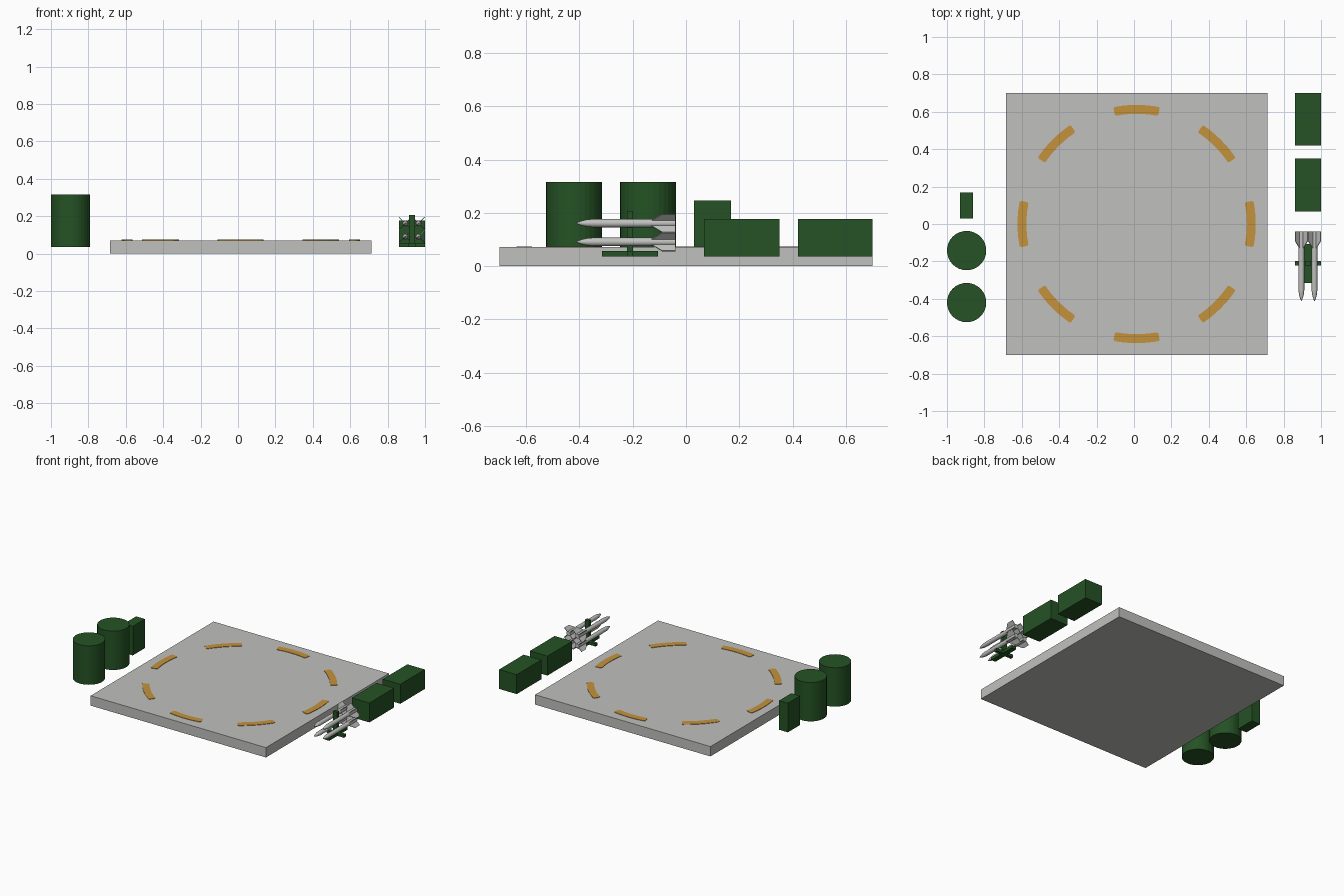
import bpy, bmesh, math
from mathutils import Matrix, Vector

if "Cube" in bpy.data.objects:
    bpy.data.objects.remove(bpy.data.objects["Cube"])


def material(name, rgb):
    m = bpy.data.materials.new(name)
    m.diffuse_color = (*rgb, 1)
    m.use_nodes = True
    m.node_tree.nodes["Principled BSDF"].inputs["Base Color"].default_value = m.diffuse_color
    return m


GREY = material("light grey", (0.53, 0.53, 0.52))
GREEN = material("dark green", (0.018, 0.085, 0.018))
AMBER = material("amber paint", (0.56, 0.29, 0.045))


def finish(name, bm, mat):
    bmesh.ops.recalc_face_normals(bm, faces=bm.faces)
    me = bpy.data.meshes.new(name)
    bm.to_mesh(me)
    bm.free()
    me.materials.append(mat)
    ob = bpy.data.objects.new(name, me)
    bpy.context.collection.objects.link(ob)
    return ob


def box(name, x, y, z, mat):
    """Box from (min, max) pairs."""
    bm = bmesh.new()
    size = Matrix.Diagonal((x[1] - x[0], y[1] - y[0], z[1] - z[0], 1))
    centre = Vector((sum(x) / 2, sum(y) / 2, sum(z) / 2))
    bmesh.ops.create_cube(bm, size=1, matrix=Matrix.Translation(centre) @ size)
    return finish(name, bm, mat)


def drum(name, x, y, r, z0, z1):
    bm = bmesh.new()
    bmesh.ops.create_cone(bm, cap_ends=True, segments=32, radius1=r, radius2=r,
                          depth=z1 - z0,
                          matrix=Matrix.Translation((x, y, (z0 + z1) / 2)))
    return finish(name, bm, GREEN)


def prism(bm, pts, offset):
    """Extrude a closed outline along an offset vector."""
    face = bm.faces.new([bm.verts.new(p) for p in pts])
    out = bmesh.ops.extrude_face_region(bm, geom=[face])
    verts = [v for v in out["geom"] if isinstance(v, bmesh.types.BMVert)]
    bmesh.ops.translate(bm, verts=verts, vec=offset)


# Landing slab
TOP = 0.071
box("landing_slab", (-0.685, 0.713), (-0.70, 0.70), (0, TOP), GREY)

# Dashed circle painted on the slab: eight curved plates with rounded ends
R, CX = 0.613, 0.014
STEPS = [(-11.3, 0.017), (-10.7, 0.024), (-7, 0.024), (-3.5, 0.024), (0, 0.024),
         (3.5, 0.024), (7, 0.024), (10.7, 0.024), (11.3, 0.017)]
bm = bmesh.new()
for k in range(8):
    def at(deg, r):
        a = math.radians(45 * k + deg)
        return (CX + r * math.cos(a), r * math.sin(a), TOP - 0.001)
    outline = [at(d, R + w) for d, w in STEPS] + [at(d, R - w) for d, w in reversed(STEPS)]
    prism(bm, outline, (0, 0, 0.004))
finish("painted_circle_dashes", bm, AMBER)

# Storage drums and crates
BASE = 0.036
drum("fuel_drum_front", -0.895, -0.42, 0.105, BASE, 0.316)
drum("fuel_drum_rear", -0.895, -0.142, 0.105, BASE, 0.316)
box("control_cabinet", (-0.93, -0.86), (0.03, 0.168), (BASE, 0.246), GREEN)
box("crate_front", (0.86, 1.0), (0.068, 0.35), (BASE, 0.176), GREEN)
box("crate_rear", (0.86, 1.0), (0.42, 0.70), (BASE, 0.176), GREEN)

# Missile rack: cross-shaped foot and post
RX, RY = 0.93, -0.21
box("rack_foot_long", (RX - 0.018, RX + 0.018), (-0.316, -0.106), (BASE, 0.056), GREEN)
box("rack_foot_cross", (RX - 0.07, RX + 0.07), (RY - 0.012, RY + 0.012), (BASE, 0.0555), GREEN)
box("rack_post", (RX - 0.016, RX + 0.016), (RY - 0.012, RY + 0.012), (BASE, 0.206), GREEN)

# Missiles: lathed body with four diagonal tail fins
PROFILE = [(-0.04, 0.0155), (-0.352, 0.0155), (-0.372, 0.0135), (-0.39, 0.0095),
           (-0.403, 0.005), (-0.412, 0.001)]
FIN = [(0.010, -0.135), (0.048, -0.09), (0.048, -0.04), (0.010, -0.04)]
SIDES = 16


def missile(name, x, z):
    bm = bmesh.new()
    rings = []
    for y, r in PROFILE:
        angles = [2 * math.pi * i / SIDES for i in range(SIDES)]
        rings.append([bm.verts.new((x + r * math.cos(a), y, z + r * math.sin(a)))
                      for a in angles])
    for a, b in zip(rings, rings[1:]):
        for i in range(SIDES):
            j = (i + 1) % SIDES
            bm.faces.new((a[i], a[j], b[j], b[i]))
    bm.faces.new(rings[0])
    bm.faces.new(rings[-1])
    for k in range(4):
        a = math.radians(45 + 90 * k)
        c, s = math.cos(a), math.sin(a)
        t = 0.002                      # half fin thickness
        pts = [(x + r * c + s * t, y, z + r * s - c * t) for r, y in FIN]
        prism(bm, pts, (-2 * s * t, 0, 2 * c * t))
    ob = finish(name, bm, GREY)
    bpy.ops.object.select_all(action='DESELECT')
    ob.select_set(True)
    bpy.context.view_layer.objects.active = ob
    bpy.ops.object.shade_smooth_by_angle(angle=math.radians(30))


for side, dx in (("left", -0.035), ("right", 0.035)):
    for level, z in (("lower", 0.091), ("upper", 0.161)):
        missile(f"missile_{level}_{side}", RX + dx, z)
